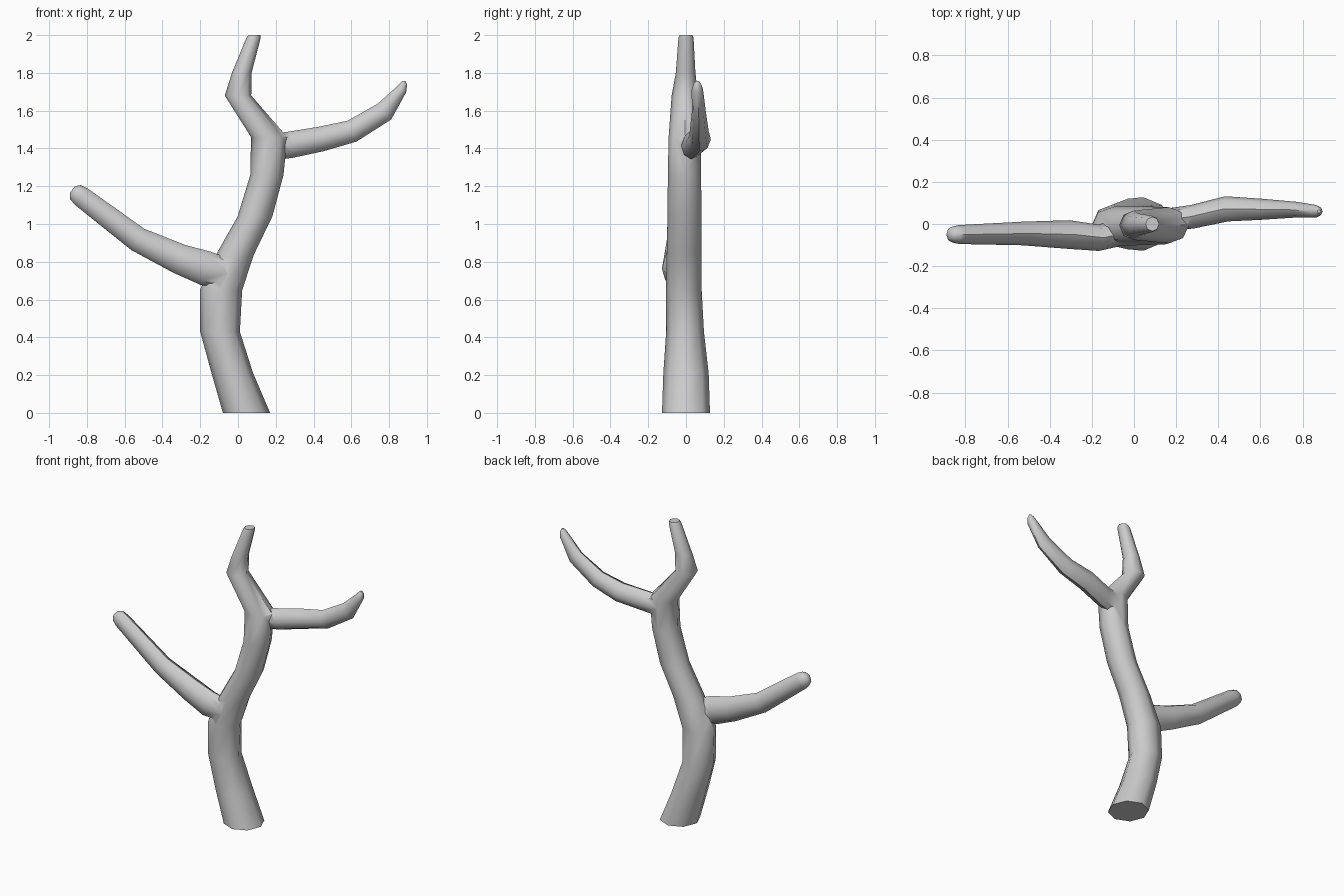
import bpy, bmesh
from math import cos, sin, pi
from mathutils import Vector

if "Cube" in bpy.data.objects:
    bpy.data.objects.remove(bpy.data.objects["Cube"])

SIDES = 8


def limb(name, rings, level=False):
    """Loft rings (x, y, z, in-plane radius, depth radius) into a capped tube."""
    bm = bmesh.new()
    pts = [Vector(r[:3]) for r in rings]
    loops = []
    for i, (p, r) in enumerate(zip(pts, rings)):
        if level:
            u, v = Vector((1, 0, 0)), Vector((0, 1, 0))
        else:
            before = (p - pts[i - 1]).normalized() if i else Vector()
            after = (pts[i + 1] - p).normalized() if i < len(pts) - 1 else Vector()
            t = (before + after).normalized()
            u = Vector((0, 1, 0)).cross(t).normalized()
            v = t.cross(u)
        loops.append([bm.verts.new(p + u * r[3] * cos(2 * pi * k / SIDES)
                                   + v * r[4] * sin(2 * pi * k / SIDES))
                      for k in range(SIDES)])
    for a, b in zip(loops, loops[1:]):
        for k in range(SIDES):
            n = (k + 1) % SIDES
            bm.faces.new((a[k], a[n], b[n], b[k]))
    bm.faces.new(loops[0][::-1])
    bm.faces.new(loops[-1])
    bmesh.ops.recalc_face_normals(bm, faces=bm.faces)
    mesh = bpy.data.meshes.new(name)
    bm.to_mesh(mesh)
    bm.free()
    ob = bpy.data.objects.new(name, mesh)
    bpy.context.collection.objects.link(ob)
    return ob


# Main stem with level rings
stem = limb("main_stem", [
    (0.045, 0.0, 0.00, 0.125, 0.127),
    (-0.03, 0.0, 0.21, 0.11, 0.12),
    (-0.095, -0.005, 0.43, 0.105, 0.10),
    (-0.09, -0.012, 0.65, 0.112, 0.095),
    (-0.015, -0.01, 0.84, 0.10, 0.092),
    (0.09, -0.008, 1.04, 0.092, 0.09),
    (0.153, -0.008, 1.26, 0.088, 0.088),
    (0.165, -0.006, 1.46, 0.096, 0.086),
    (0.0, -0.006, 1.68, 0.07, 0.07),
    (0.02, -0.002, 1.80, 0.052, 0.052),
    (0.082, 0.0, 1.985, 0.038, 0.04),
    (0.087, 0.0, 2.00, 0.032, 0.034),
], level=True)

# Lower left branch
left = limb("left_branch", [
    (-0.07, -0.045, 0.74, 0.08, 0.06),
    (-0.17, -0.065, 0.765, 0.092, 0.063),
    (-0.31, -0.05, 0.815, 0.08, 0.068),
    (-0.53, -0.045, 0.918, 0.066, 0.056),
    (-0.83, -0.05, 1.145, 0.055, 0.045),
    (-0.862, -0.05, 1.17, 0.046, 0.038),
    (-0.877, -0.05, 1.182, 0.022, 0.02),
])

# Upper right branch
right = limb("right_branch", [
    (0.17, 0.02, 1.405, 0.07, 0.055),
    (0.28, 0.035, 1.42, 0.07, 0.056),
    (0.44, 0.072, 1.45, 0.066, 0.06),
    (0.605, 0.07, 1.492, 0.06, 0.05),
    (0.775, 0.068, 1.595, 0.055, 0.037),
    (0.865, 0.06, 1.712, 0.029, 0.03),
    (0.877, 0.06, 1.742, 0.019, 0.02),
    (0.879, 0.06, 1.757, 0.008, 0.008),
])

# Weld the branches into the stem
bpy.context.view_layer.objects.active = stem
stem.select_set(True)
for branch in (left, right):
    mod = stem.modifiers.new("weld", 'BOOLEAN')
    mod.operation = 'UNION'
    mod.solver = 'EXACT'
    mod.object = branch
    bpy.ops.object.modifier_apply(modifier=mod.name)
    bpy.data.objects.remove(branch)
stem.name = "forked_branch"
bpy.ops.object.shade_smooth_by_angle(angle=pi * 50 / 180)
